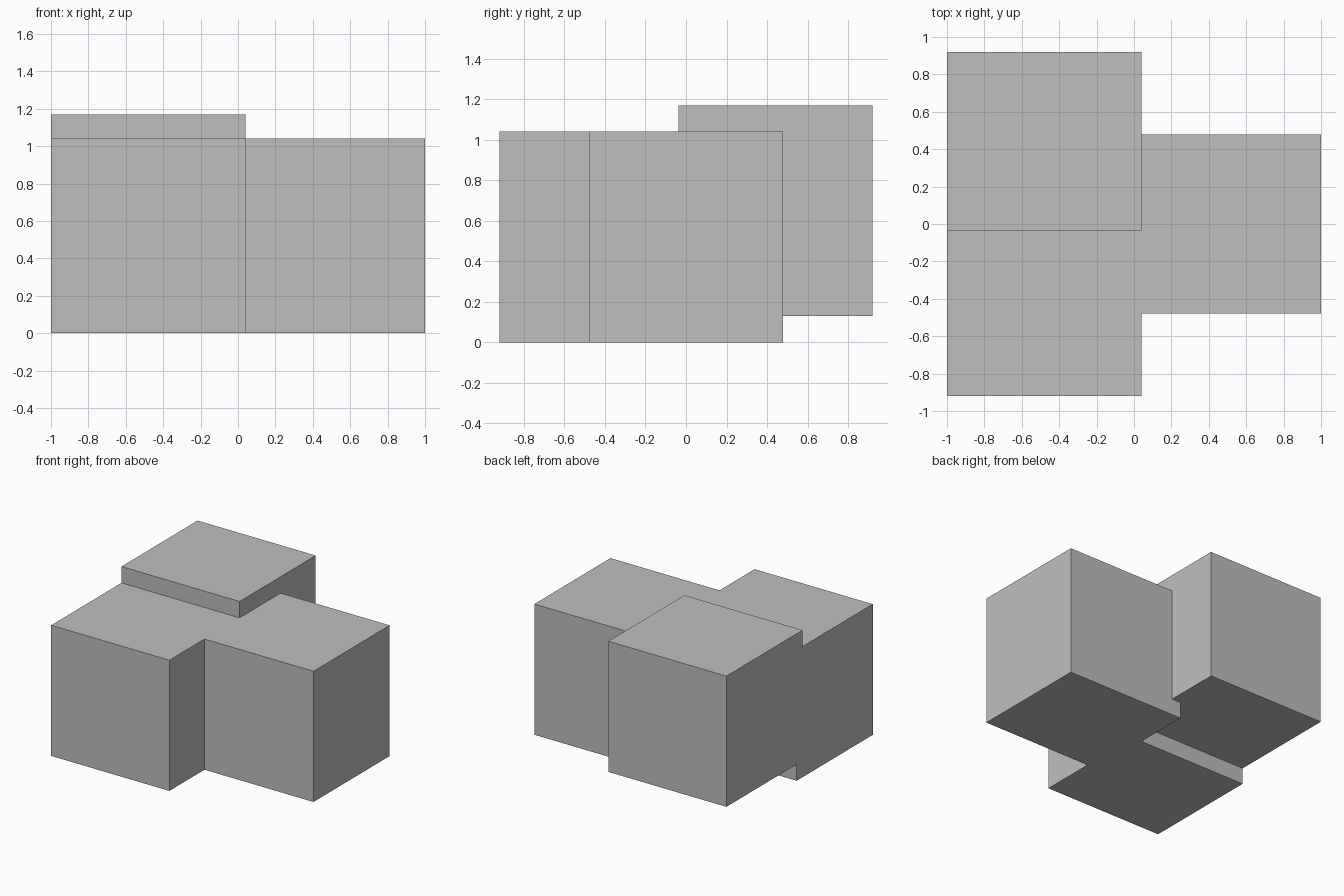
import bpy
from mathutils import Vector

default = bpy.data.objects.get("Cube")
if default:
    bpy.data.objects.remove(default, do_unlink=True)

# Single grey material
grey = bpy.data.materials.new("plain grey")
grey.use_nodes = True
colour = (0.52, 0.52, 0.52, 1)
grey.diffuse_color = colour
grey.node_tree.nodes["Principled BSDF"].inputs["Base Color"].default_value = colour

# All three blocks share one size
SIZE = Vector((1.04, 0.957, 1.04))


def block(name, corner):
    """Add a block with its lowest x, y, z corner at the given point."""
    bpy.ops.mesh.primitive_cube_add(size=1, location=Vector(corner) + SIZE / 2)
    obj = bpy.context.object
    obj.name = name
    obj.scale = SIZE
    bpy.ops.object.transform_apply(location=False, rotation=False, scale=True)
    obj.data.materials.append(grey)


# Two blocks on the ground, overlapping slightly, and one raised at the back
block("front_block", (-1, -0.92, 0))
block("side_block", (1 - SIZE.x, -SIZE.y / 2, 0))
block("raised_back_block", (-1, 0.92 - SIZE.y, 0.13))
